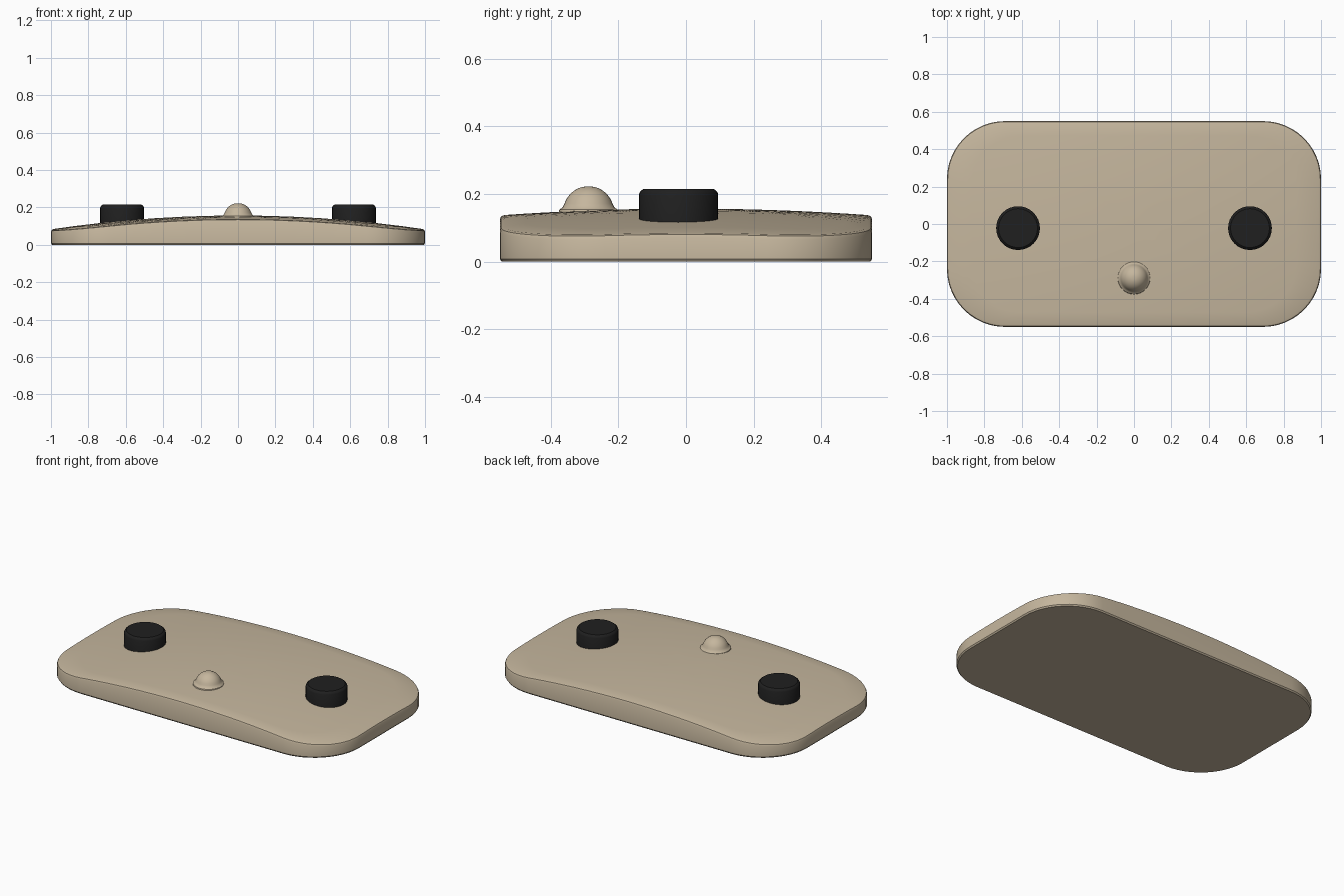
import bpy, bmesh, math

if "Cube" in bpy.data.objects:
    bpy.data.objects.remove(bpy.data.objects["Cube"])


def material(name, rgb):
    m = bpy.data.materials.new(name)
    m.diffuse_color = (*rgb, 1)
    m.use_nodes = True
    m.node_tree.nodes["Principled BSDF"].inputs["Base Color"].default_value = m.diffuse_color
    return m


BEIGE = material("warm beige", (0.56, 0.47, 0.34))
BLACK = material("soft black", (0.014, 0.014, 0.014))
HALF_X, HALF_Y, CORNER = 1.0, 0.55, 0.31


def top_z(x, y):
    """Height of the gently domed upper face."""
    return 0.157 - 0.074 * x * x - 0.02 * (y / HALF_Y) ** 2


def outline(inset=0.0):
    """Rounded rectangle, counter-clockwise, with divided straight sides."""
    cx, cy, r = HALF_X - CORNER, HALF_Y - CORNER, CORNER - inset
    corners = [(cx, cy), (-cx, cy), (-cx, -cy), (cx, -cy)]
    pts = []
    for i, (px, py) in enumerate(corners):
        arc = [(px + r * math.cos(a), py + r * math.sin(a))
               for a in (math.pi / 2 * (i + k / 12) for k in range(13))]
        pts += arc
        nx, ny = corners[(i + 1) % 4]
        a = math.pi / 2 * (i + 1)
        end = (nx + r * math.cos(a), ny + r * math.sin(a))
        steps = 14 if i % 2 == 0 else 6
        for k in range(1, steps):
            t = k / steps
            pts.append((arc[-1][0] * (1 - t) + end[0] * t,
                        arc[-1][1] * (1 - t) + end[1] * t))
    return pts


def finish(name, bm, mat, angle):
    bmesh.ops.recalc_face_normals(bm, faces=bm.faces)
    me = bpy.data.meshes.new(name)
    bm.to_mesh(me)
    bm.free()
    me.materials.append(mat)
    ob = bpy.data.objects.new(name, me)
    bpy.context.collection.objects.link(ob)
    bpy.ops.object.select_all(action='DESELECT')
    ob.select_set(True)
    bpy.context.view_layer.objects.active = ob
    bpy.ops.object.shade_smooth_by_angle(angle=math.radians(angle))
    return ob


def loft(bm, rings):
    """Skin a list of equal-length point rings; returns the vertex rings."""
    vs = [[bm.verts.new(p) for p in ring] for ring in rings]
    n = len(vs[0])
    for a, b in zip(vs, vs[1:]):
        for i in range(n):
            j = (i + 1) % n
            bm.faces.new((a[i], a[j], b[j], b[i]))
    return vs


def turned(name, profile, loc, mat, angle, sides=32):
    """Lathe a (radius, height) profile, capping both ends."""
    bm = bmesh.new()
    rings = [[(loc[0] + r * math.cos(2 * math.pi * i / sides),
               loc[1] + r * math.sin(2 * math.pi * i / sides), z)
              for i in range(sides)] for r, z in profile]
    vs = loft(bm, rings)
    bm.faces.new(vs[0][::-1])
    bm.faces.new(vs[-1])
    return finish(name, bm, mat, angle)


# Domed slab with softened rims
bm = bmesh.new()
full = outline()
rings = [[(x, y, 0.0) for x, y in outline(0.006)],
         [(x, y, 0.008) for x, y in full],
         [(x, y, top_z(x, y) - 0.012) for x, y in full],
         [(x, y, top_z(x, y) - 0.003) for x, y in outline(0.004)]]
rim = outline(0.014)
for s in (1, 0.88, 0.74, 0.6, 0.45, 0.3, 0.15):
    rings.append([(x * s, y * s, top_z(x * s, y * s)) for x, y in rim])
vs = loft(bm, rings)
bm.faces.new(vs[0][::-1])
centre = bm.verts.new((0, 0, top_z(0, 0)))
for i, v in enumerate(vs[-1]):
    bm.faces.new((v, vs[-1][(i + 1) % len(vs[-1])], centre))
finish("domed_slab", bm, BEIGE, 35)

# Pair of round knobs
for side, x in (("left", -0.62), ("right", 0.62)):
    turned(side + "_knob",
           [(0.117, 0.09), (0.117, 0.2), (0.113, 0.208), (0.104, 0.215)],
           (x, -0.022), BLACK, 30)

# Small ball button with a flared foot
ball = [(0.09, 0.14), (0.086, 0.154), (0.077, 0.16)]
ball += [(0.075 * math.cos(a), 0.148 + 0.075 * math.sin(a))
         for a in (math.radians(d) for d in range(18, 90, 8))]
turned("ball_button", ball, (0, -0.288), BEIGE, 40)
